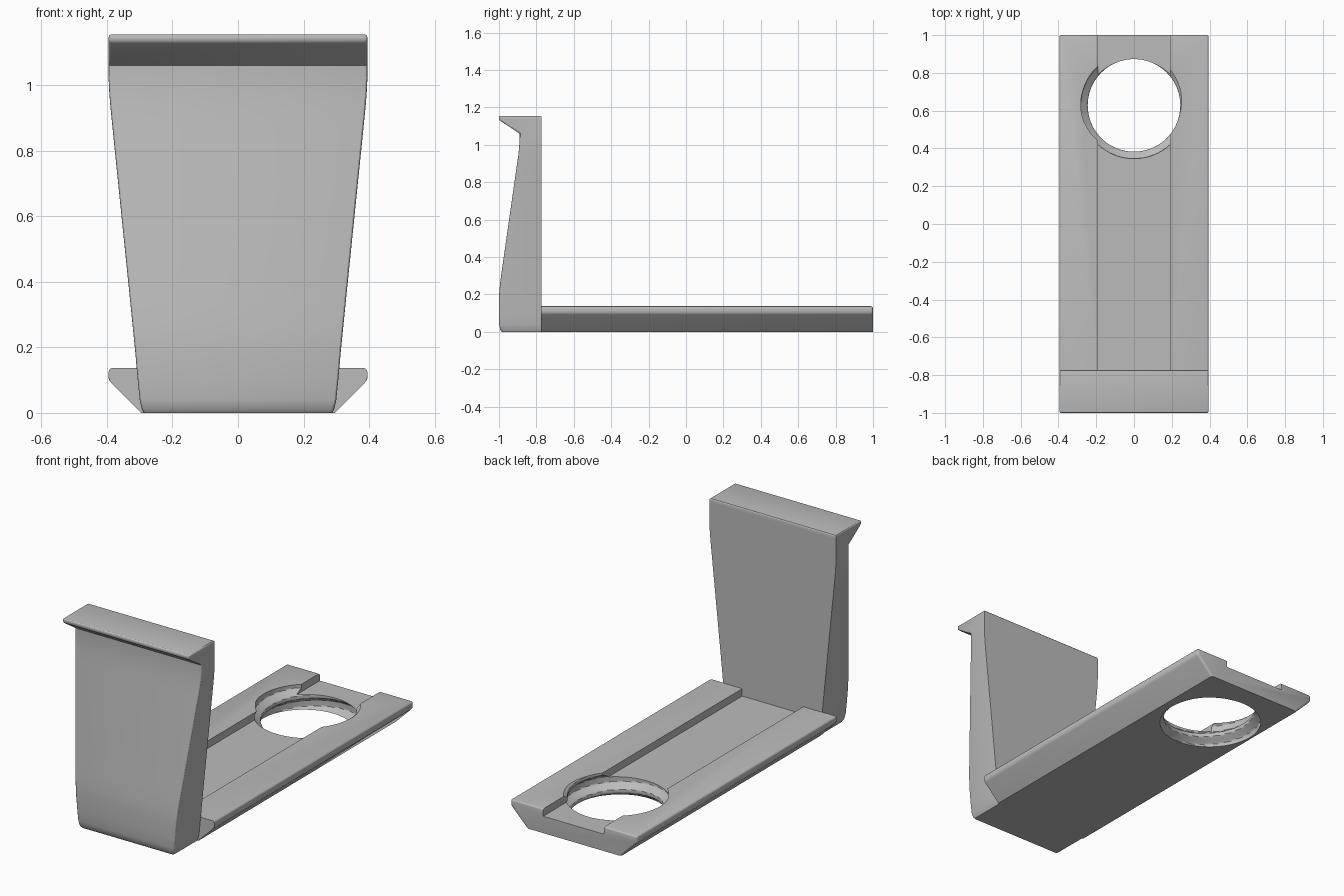
import bpy, bmesh, math

cube = bpy.data.objects.get("Cube")
if cube:
    bpy.data.objects.remove(cube, do_unlink=True)

grey = bpy.data.materials.new("light grey plastic")
grey.use_nodes = True
grey.diffuse_color = (0.5, 0.5, 0.5, 1)
grey.node_tree.nodes["Principled BSDF"].inputs["Base Color"].default_value = (0.5, 0.5, 0.5, 1)


def loft(bm, rings, closed_caps=True):
    """Skin a list of point rings and cap both ends."""
    rows = [[bm.verts.new(p) for p in ring] for ring in rings]
    n = len(rows[0])
    for a, b in zip(rows, rows[1:]):
        for i in range(n):
            j = (i + 1) % n
            bm.faces.new((a[i], a[j], b[j], b[i]))
    bm.faces.new(rows[0])
    bm.faces.new(rows[-1])
    bmesh.ops.recalc_face_normals(bm, faces=bm.faces)


def round_edges(bm, rule, width):
    edges = [e for e in bm.edges if rule(*[v.co for v in e.verts])]
    bmesh.ops.bevel(bm, geom=edges, offset=width, segments=3, profile=0.5,
                    affect='EDGES', clamp_overlap=True)


def finish(bm, name):
    mesh = bpy.data.meshes.new(name)
    bm.to_mesh(mesh)
    bm.free()
    mesh.materials.append(grey)
    ob = bpy.data.objects.new(name, mesh)
    bpy.context.collection.objects.link(ob)
    return ob


def smooth(ob):
    bpy.ops.object.select_all(action='DESELECT')
    bpy.context.view_layer.objects.active = ob
    ob.select_set(True)
    bpy.ops.object.shade_smooth_by_angle(angle=math.radians(28))


# Base slide: dovetail section with a shallow channel, run along y
half = [(0.295, 0), (0.395, 0.1), (0.395, 0.137), (0.19, 0.137), (0.19, 0.095)]
section = half + [(-x, z) for x, z in reversed(half)]
bm = bmesh.new()
loft(bm, [[(x, y, z) for x, z in section] for y in (-0.775, 1)])


def base_rule(a, b):
    front = a.y < 0 and b.y < 0
    rear = a.y > 0.9 and b.y > 0.9
    channel = max(abs(a.x), abs(b.x)) < 0.2
    outer = min(abs(a.x), abs(b.x)) > 0.39
    bottom = max(a.z, b.z) < 0.01
    if front or channel:
        return False
    return outer or (rear and not bottom)


round_edges(bm, base_rule, 0.012)
base = finish(bm, "base_slide")

# Threaded hole: a cylinder with a helical ridge, cut from the base
PITCH, SIDES, ROWS = 0.11, 96, 56
rings = []
for k in range(ROWS + 1):
    z = -0.04 + 0.24 * k / ROWS
    ring = []
    for i in range(SIDES):
        t = 2 * math.pi * i / SIDES
        # ridge climbs clockwise, starting from the front
        crest = 0.095 - PITCH * (t + math.pi / 2) / (2 * math.pi)
        d = abs((z - crest + PITCH / 2) % PITCH - PITCH / 2)
        r = 0.245 + 0.037 * min(1, max(0, (0.045 - d) / 0.028))
        ring.append((r * math.cos(t), 0.628 + r * math.sin(t), z))
    rings.append(ring)
bm = bmesh.new()
loft(bm, rings)
cutter = finish(bm, "hole_cutter")
cutter.hide_render = True
mod = base.modifiers.new("hole", 'BOOLEAN')
mod.operation = 'DIFFERENCE'
mod.solver = 'EXACT'
mod.object = cutter
bpy.context.view_layer.objects.active = base
bpy.ops.object.modifier_apply(modifier="hole")
bpy.data.objects.remove(cutter, do_unlink=True)
smooth(base)

# Upright plate: (height, half width, front y), flared upwards with a front lip
levels = [(0, 0.288, -0.985), (0.012, 0.294, -0.994), (0.04, 0.3, -0.999),
          (0.1, 0.306, -1), (0.19, 0.314, -1), (0.26, 0.321, -0.994),
          (0.34, 0.329, -0.983), (0.88, 0.384, -0.906), (0.94, 0.39, -0.897),
          (0.98, 0.393, -0.893), (1.02, 0.395, -0.89), (1.06, 0.395, -0.89),
          (1.133, 0.395, -1), (1.155, 0.395, -1)]
BACK = -0.772
bm = bmesh.new()
loft(bm, [[(-w, y, z), (w, y, z), (w, BACK, z), (-w, BACK, z)] for z, w, y in levels])


def plate_rule(a, b):
    top = min(a.z, b.z) > 1.15
    front_side = max(a.y, b.y) < -0.8 and abs(a.z - b.z) > 0.001
    lip = max(a.y, b.y) < -0.99 and min(a.z, b.z) > 1.1
    return top or front_side or lip


round_edges(bm, plate_rule, 0.009)
smooth(finish(bm, "upright_plate"))
